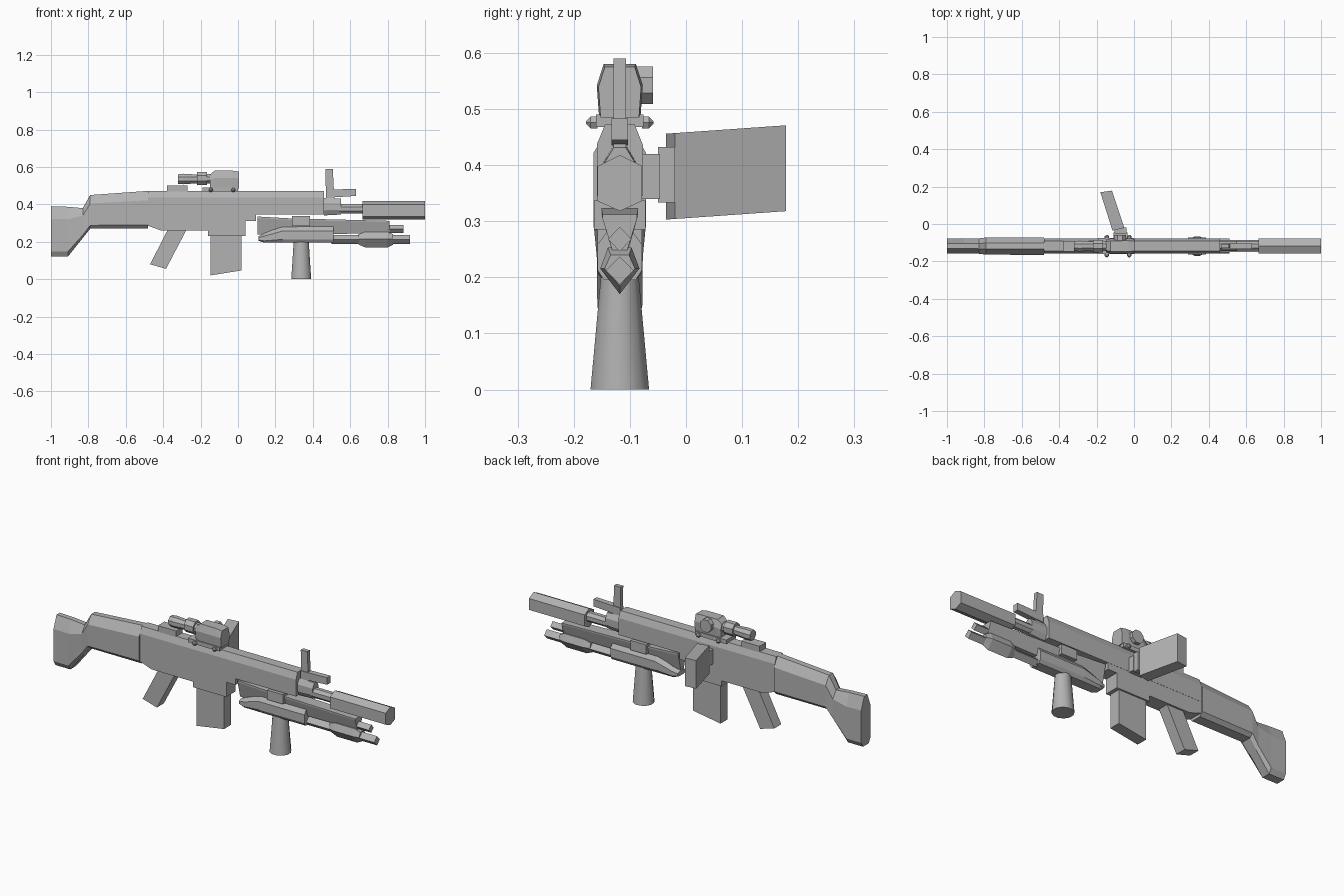
import bpy, bmesh, math
from mathutils import Vector

if "Cube" in bpy.data.objects:
    bpy.data.objects.remove(bpy.data.objects["Cube"])

CY = -0.118  # centre plane of the long body
grey = bpy.data.materials.new("grey")
grey.diffuse_color = (0.45, 0.45, 0.45, 1)
grey.use_nodes = True
grey.node_tree.nodes["Principled BSDF"].inputs["Base Color"].default_value = grey.diffuse_color


def finish(name, bm, smooth=False):
    bmesh.ops.recalc_face_normals(bm, faces=bm.faces[:])
    me = bpy.data.meshes.new(name)
    bm.to_mesh(me)
    bm.free()
    me.materials.append(grey)
    ob = bpy.data.objects.new(name, me)
    bpy.context.collection.objects.link(ob)
    if smooth:
        bpy.context.view_layer.objects.active = ob
        ob.select_set(True)
        bpy.ops.object.shade_smooth_by_angle(angle=math.radians(40))
        ob.select_set(False)
    return ob


def loft(name, rings, smooth=False):
    """Skin a list of equal-length rings of 3D points and cap both ends."""
    bm = bmesh.new()
    vs = [[bm.verts.new(p) for p in r] for r in rings]
    n = len(vs[0])
    for a, b in zip(vs, vs[1:]):
        for i in range(n):
            j = (i + 1) % n
            bm.faces.new((a[i], a[j], b[j], b[i]))
    bm.faces.new(vs[0])
    bm.faces.new(vs[-1])
    return finish(name, bm, smooth)


def plate(name, pts, hw, y=CY):
    """Side profile in x, z extruded to a half width."""
    return loft(name, [[(x, y + s * hw, z) for x, z in pts] for s in (-1, 1)])


def box(name, x0, x1, y0, y1, z0, z1):
    return plate(name, [(x0, z0), (x1, z0), (x1, z1), (x0, z1)], (y1 - y0) / 2, (y0 + y1) / 2)


def spine(name, stations, section, smooth=False):
    """Loft along x; station = x, bottom, top, half width; section in -1..1, 0..1."""
    return loft(name, [[(x, CY + u * hw, z0 + v * (z1 - z0)) for u, v in section]
                       for x, z0, z1, hw in stations], smooth)


def ngon(n, turn=0.0):
    return [(math.cos(2 * math.pi * i / n + turn), 0.5 + 0.5 * math.sin(2 * math.pi * i / n + turn))
            for i in range(n)]


HEX = [(0, 0), (1, .18), (1, .8), (0, 1), (-1, .8), (-1, .18)]
DIAMOND = [(0, 0), (1, .5), (0, 1), (-1, .5)]
STOCK = [(-.6, 0), (.6, 0), (1, .1), (1, .75), (.35, 1), (-.35, 1), (-1, .75), (-1, .1)]

# Shoulder stock
spine("stock", [(-1, .12, .39, .04), (-.91, .12, .387, .04), (-.83, .22, .38, .041),
                (-.79, .27, .45, .046), (-.48, .27, .472, .047)], STOCK)

# Receiver
spine("upper_receiver", [(-.48, .345, .472, .041), (.46, .345, .472, .041)],
      [(-1, 0), (1, 0), (1, .72), (.65, 1), (-.65, 1), (-1, .72)])
plate("lower_receiver", [(-.48, .345), (-.48, .285), (-.41, .26), (-.16, .26), (-.16, .23),
                         (.04, .23), (.04, .31), (.095, .31), (.095, .345)], .04)
box("rear_block", -.38, -.27, CY - .028, CY + .028, .465, .502)
plate("rear_grip", [(-.375, .265), (-.275, .265), (-.385, .055), (-.47, .08)], .03)
plate("magazine", [(-.147, .235), (.02, .235), (.02, .047), (-.147, .02)], .031)

# Barrel and muzzle
spine("barrel_block", [(.46, .337, .438, .03), (.55, .342, .435, .028)], ngon(8, math.pi / 8))
spine("barrel", [(.54, .348, .403, .027), (.67, .348, .403, .027)], ngon(8, math.pi / 8))
spine("muzzle", [(.665, .318, .418, .04), (1, .318, .418, .04)], HEX)
plate("front_sight_post", [(.47, .43), (.515, .43), (.507, .59), (.468, .59)], .011)
plate("front_sight_arm", [(.47, .435), (.63, .445), (.63, .483), (.47, .478)], .015)

# Under-barrel assembly
spine("under_rail", [(.105, .24, .335, .035), (.28, .24, .325, .033), (.81, .245, .312, .031)],
      [(-.4, 0), (.4, 0), (1, .9), (1, 1), (-1, 1), (-1, .9)])
spine("rail_tip", [(.8, .246, .29, .021), (.885, .246, .29, .021)], DIAMOND)
spine("under_body", [(.11, .205, .23, .032), (.14, .195, .245, .038), (.24, .195, .285, .04),
                     (.51, .195, .285, .04)],
      [(-.7, 0), (.7, 0), (1, .2), (1, .7), (.5, 1), (-.5, 1), (-1, .7), (-1, .2)])
spine("under_tube", [(.5, .187, .237, .025), (.92, .187, .237, .025)], DIAMOND)
spine("under_tube_sleeve", [(.645, .185, .24, .025), (.68, .17, .253, .035), (.8, .17, .253, .035),
                            (.83, .185, .24, .027)],
      [(0, 0), (1, .55), (.6, 1), (-.6, 1), (-1, .55)])
box("clamp", .29, .385, CY - .046, CY + .046, .285, .337)

# Vertical foregrip
loft("foregrip", [[(.338 + rx * math.cos(a), CY + ry * math.sin(a), z)
                   for a in [math.pi * (2 * i + 1) / 12 for i in range(12)]]
                  for z, rx, ry in ((0, .055, .054), (.2, .042, .035))], True)

# Scope
spine("scope_tube", [(-.32, .508, .563, .028), (-.29, .505, .566, .031), (-.23, .51, .562, .027),
                     (-.1, .51, .565, .028)], ngon(8, math.pi / 8))
spine("scope_ring", [(-.22, .502, .576, .036), (-.165, .502, .576, .036)], ngon(8, math.pi / 8))
spine("scope_body", [(-.15, .49, .56, .034), (-.125, .485, .58, .04), (-.03, .485, .58, .041),
                     (.005, .485, .575, .038)],
      [(-.9, 0), (.9, 0), (1, .6), (.7, 1), (-.7, 1), (-1, .6)])
box("scope_mount", -.19, 0, CY - .042, CY + .042, .468, .49)
for x in (-.145, -.025):
    for s in (-1, 1):
        loft("mount_screw", [[(x + r * math.cos(a), CY + s * d, .476 + r * math.sin(a))
                              for a in [i * math.pi / 3 for i in range(6)]]
                             for d, r in ((.04, .012), (.052, .012), (.06, .003))])
loft("scope_turret", [[(-.075 + .036 * math.cos(a), y, .542 + .036 * math.sin(a))
                       for a in [math.pi / 8 + i * math.pi / 4 for i in range(8)]]
                      for y in (-.09, -.059)])

# Side screen on a hinge
box("hinge_base", -.11, -.035, -.085, -.046, .34, .42)
box("hinge_arm", -.105, -.04, -.05, -.02, .333, .432)
foot = [(-.115, -.036), (-.052, -.02), (-.118, .178), (-.18, .17)]
loft("side_screen", [[(x, y, z + .07 * (y + .02)) for x, y in foot] for z in (.304, .457)])
